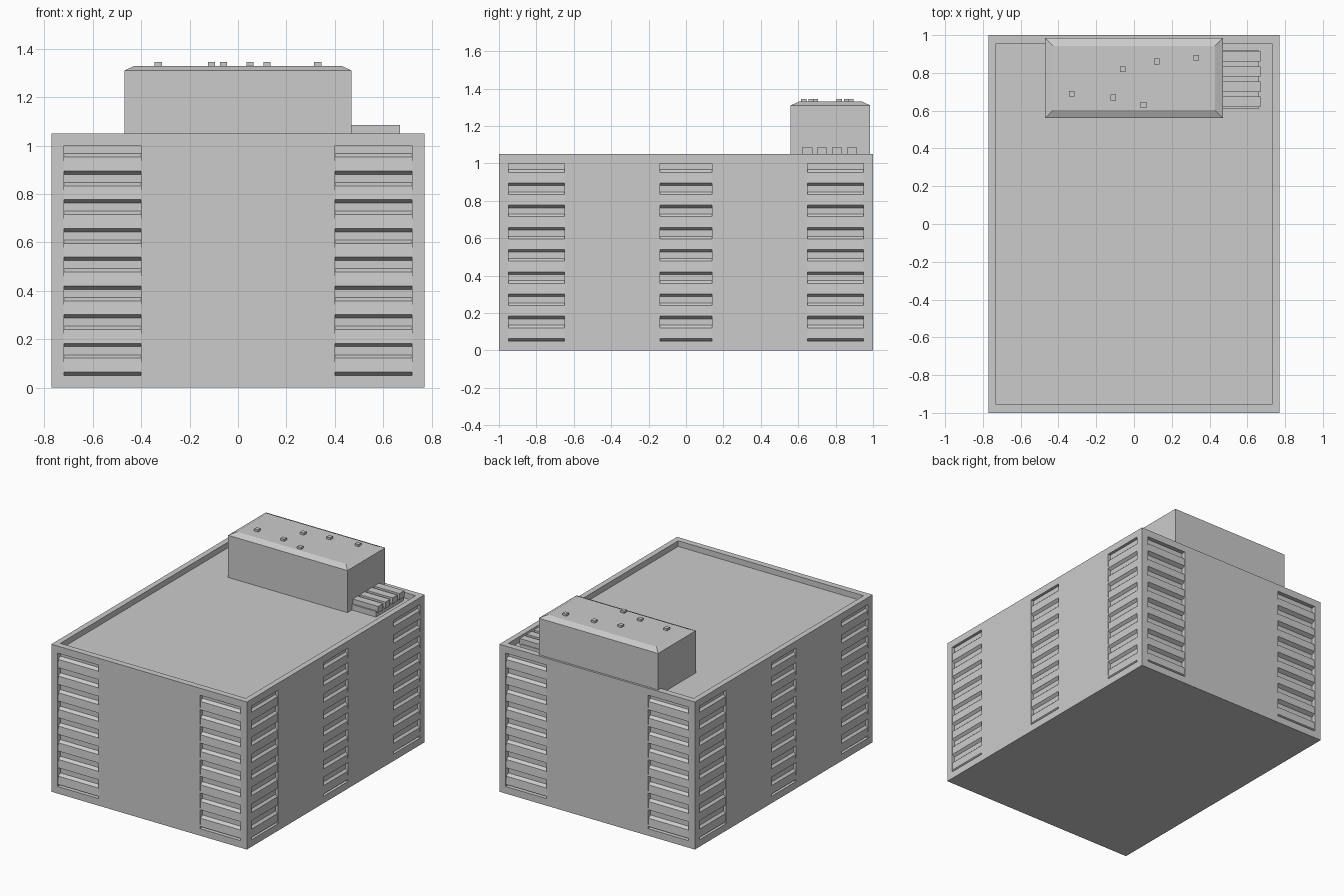
import bpy, bmesh
from mathutils import Vector

if "Cube" in bpy.data.objects:
    bpy.data.objects.remove(bpy.data.objects["Cube"])

W, L, H = 0.77, 1.0, 1.05      # half width, half length, wall height
Z0, Z1, FLOORS = 0.05, 1.0, 8  # vertical extent of the balcony strips


def add_box(bm, lo, hi):
    lo, hi = Vector(lo), Vector(hi)
    r = bmesh.ops.create_cube(bm, size=1)
    for v in r["verts"]:
        v.co = Vector([(lo[i] + hi[i]) / 2 + v.co[i] * (hi[i] - lo[i]) for i in range(3)])
    return r["verts"]


def finish(name, bm):
    bmesh.ops.recalc_face_normals(bm, faces=bm.faces)
    me = bpy.data.meshes.new(name)
    bm.to_mesh(me)
    bm.free()
    ob = bpy.data.objects.new(name, me)
    bpy.context.collection.objects.link(ob)
    return ob


def boxes(name, items):
    bm = bmesh.new()
    for lo, hi in items:
        add_box(bm, lo, hi)
    return finish(name, bm)


# Wall strips: (axis of outward normal, sign, start, end, recess depth)
strips = []
for s in (-1, 1):
    for a, b in ((-0.72, -0.40), (0.40, 0.72)):
        strips.append(("y", s, a, b, 0.03))
    for a, b in ((-0.95, -0.65), (-0.14, 0.14), (0.65, 0.95)):
        strips.append(("x", s, a, b, 0.02))


def place(axis, s, along, depth, z):
    if axis == "y":
        return (along, s * (L - depth), z)
    return (s * (W - depth), along, z)


# Main block with recesses for the strips and a sunken roof deck
body = boxes("building_block", [((-W, -L, 0), (W, L, H))])
cuts = [((-0.73, -0.955, 1.01), (0.73, 0.955, 1.2))]
for axis, s, a, b, d in strips:
    p = place(axis, s, a, d, Z0)
    q = place(axis, s, b, -0.05, Z1)
    cuts.append(([min(i) for i in zip(p, q)], [max(i) for i in zip(p, q)]))
cutter = boxes("recess_cutter", cuts)
mod = body.modifiers.new("recesses", "BOOLEAN")
mod.operation, mod.object, mod.solver = "DIFFERENCE", cutter, "EXACT"
bpy.context.view_layer.objects.active = body
bpy.ops.object.modifier_apply(modifier=mod.name)
bpy.data.objects.remove(cutter)

# Sloping balcony fronts, one per floor in each strip
bm = bmesh.new()
step = (Z1 - Z0) / FLOORS
for axis, s, a, b, d in strips:
    for k in range(FLOORS):
        z = Z0 + k * step
        prof = [(d, z), (d * 0.1, z + step * 0.12), (d * 0.25, z + step * 0.6), (d, z + step * 0.72)]
        ends = [[bm.verts.new(place(axis, s, t, dp, h)) for dp, h in prof] for t in (a, b)]
        bm.faces.new(ends[0])
        bm.faces.new(ends[1])
        for i in range(4):
            j = (i + 1) % 4
            bm.faces.new((ends[0][i], ends[0][j], ends[1][j], ends[1][i]))
finish("balcony_fronts", bm)

# Rooftop plant room with a slightly raised, sloping-edged roof
bm = bmesh.new()
add_box(bm, (-0.47, 0.56, 1.0), (0.47, 0.985, 1.31))
top = max(bm.faces, key=lambda f: f.calc_center_median().z)
bmesh.ops.inset_region(bm, faces=[top], thickness=0.06)
for v in top.verts:
    v.co.z = 1.33
finish("plant_room", bm)

# Small vents on the plant room roof
boxes("roof_vents", [((x - 0.015, y - 0.015, 1.32), (x + 0.015, y + 0.015, 1.345))
                     for x, y in ((-0.33, 0.69), (-0.11, 0.67), (0.05, 0.63),
                                  (-0.06, 0.82), (0.12, 0.86), (0.33, 0.88))])

# Low equipment bank beside the plant room: base plus raised units
units = [((0.46, 0.61, 1.0), (0.66, 0.92, 1.05))]
units += [((0.46, y, 1.04), (0.67, y + 0.055, 1.085)) for y in (0.62, 0.70, 0.78, 0.86)]
boxes("roof_equipment", units)
